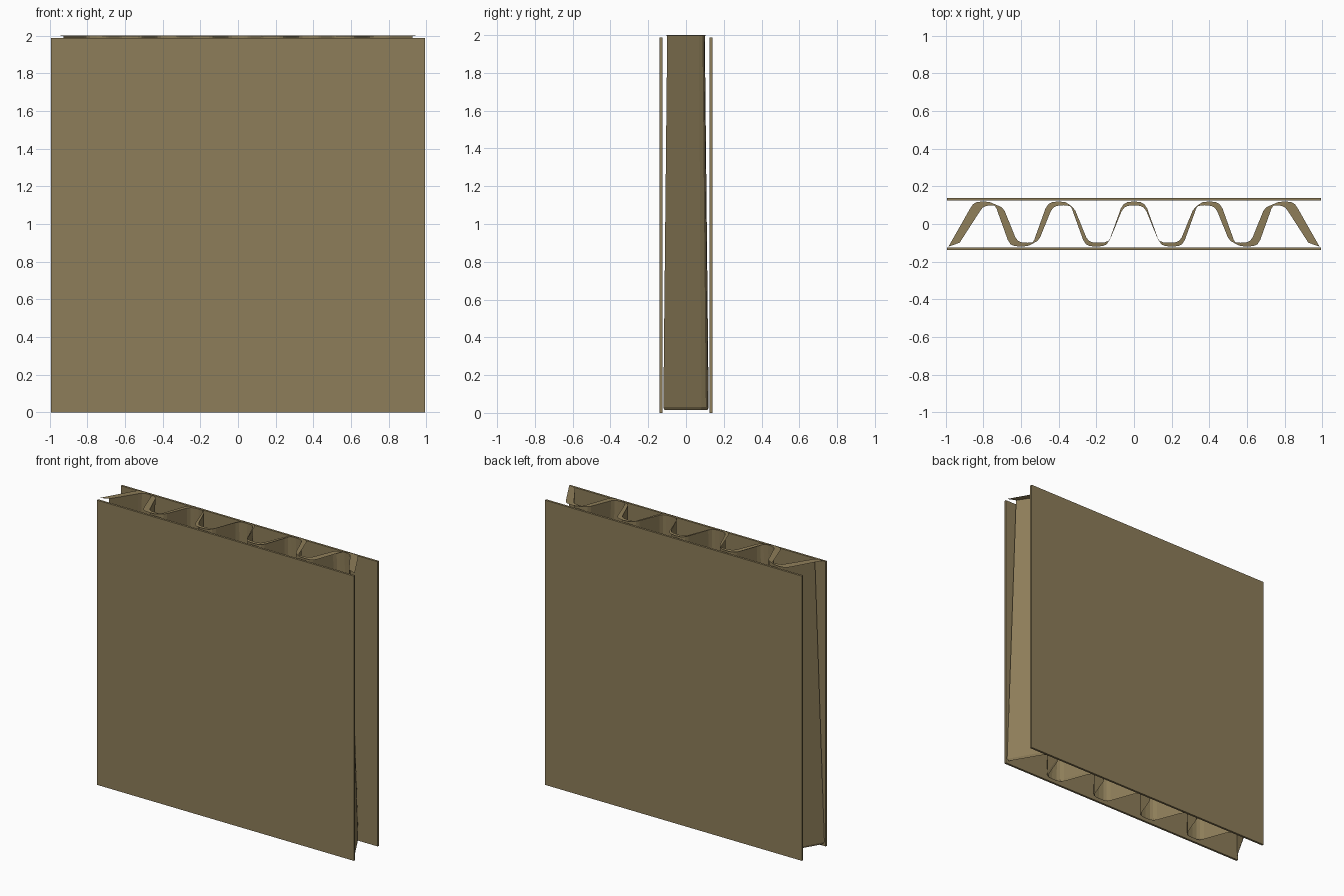
import bpy, bmesh

if "Cube" in bpy.data.objects:
    bpy.data.objects.remove(bpy.data.objects["Cube"])

mat = bpy.data.materials.new("cardboard brown")
mat.diffuse_color = (0.27, 0.207, 0.1, 1)
mat.use_nodes = True
mat.node_tree.nodes["Principled BSDF"].inputs["Base Color"].default_value = mat.diffuse_color


def finish(name, bm):
    me = bpy.data.meshes.new(name)
    bm.to_mesh(me)
    bm.free()
    me.materials.append(mat)
    ob = bpy.data.objects.new(name, me)
    bpy.context.collection.objects.link(ob)
    return ob


# front and back flat liner sheets
for name, y in (("front_liner", -0.1315), ("back_liner", 0.1315)):
    bm = bmesh.new()
    bmesh.ops.create_cube(bm, size=1)
    for v in bm.verts:
        v.co.x *= 1.985
        v.co.y = v.co.y * 0.015 + y
        v.co.z = (v.co.z + 0.5) * 1.988
    finish(name, bm)

# wave profile: rounded trapezoids, five crests, straight slopes at the ends
half = [(0.0, 0.12), (0.035, 0.116), (0.055, 0.105), (0.07, 0.082),
        (0.13, -0.085), (0.145, -0.108), (0.165, -0.117), (0.2, -0.12)]
right = []
for c in (0.0, 0.4):
    right += [(c + x, y) for x, y in half]
    right += [(c + 0.4 - x, y) for x, y in reversed(half[1:-1])]
right += [(0.8 + x, y) for x, y in half[:4]] + [(0.985, -0.12)]
profile = [(-x, y) for x, y in reversed(right[1:])] + right

# corrugated core: tapered wall with a lip at the bottom and a rim at the top
rings = [(0.015, 0.99, 0.95), (0.03, 1.0, 1.0), (1.998, 0.94, 0.83), (1.998, 1.0, 1.0)]
bm = bmesh.new()
rows = [[bm.verts.new((x * sx, y * sy, z)) for x, y in profile] for z, sx, sy in rings]
for a, b in zip(rows, rows[1:]):
    for i in range(len(profile) - 1):
        bm.faces.new((a[i], a[i + 1], b[i + 1], b[i]))
# lift the inner rim edge slightly
for v in rows[2]:
    v.co.z = 2.0
core = finish("corrugated_core", bm)
